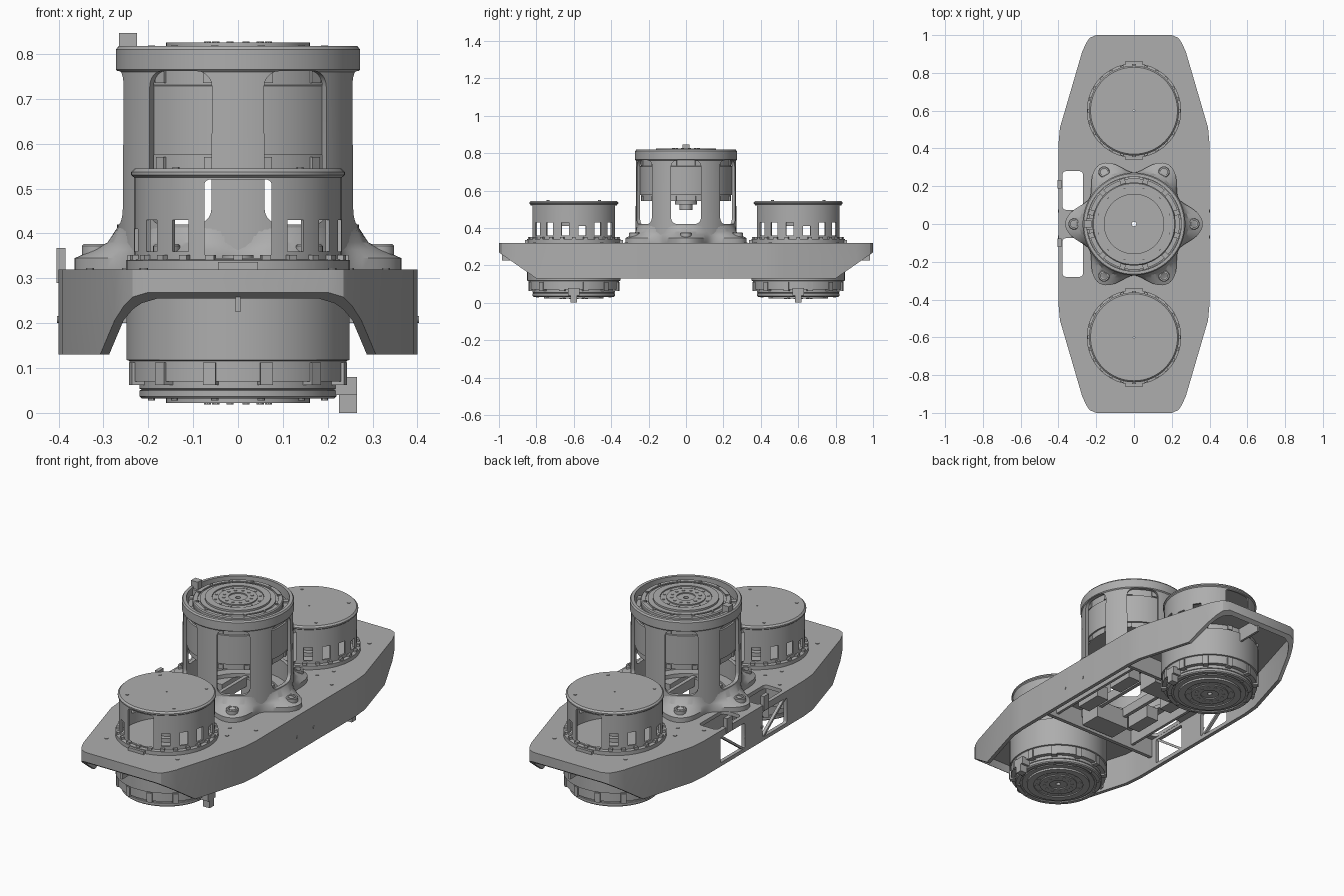
import bpy, bmesh, math
from mathutils import Matrix, Vector

if "Cube" in bpy.data.objects:
    bpy.data.objects.remove(bpy.data.objects["Cube"])

grey = bpy.data.materials.new("machined_grey")
grey.use_nodes = True
grey.diffuse_color = (0.42, 0.42, 0.42, 1)
for node in grey.node_tree.nodes:
    if node.type == 'BSDF_PRINCIPLED':
        node.inputs["Base Color"].default_value = grey.diffuse_color


def finish(name, bm):
    bmesh.ops.recalc_face_normals(bm, faces=bm.faces)
    mesh = bpy.data.meshes.new(name)
    bm.to_mesh(mesh)
    bm.free()
    mesh.materials.append(grey)
    ob = bpy.data.objects.new(name, mesh)
    bpy.context.collection.objects.link(ob)
    smooth(ob)
    return ob


def smooth(ob):
    for p in ob.data.polygons:
        p.use_smooth = True
    ob.data.set_sharp_from_angle(angle=math.radians(30))


def lathe(name, profile, steps=72, warp=None):
    """Closed profile of (radius, height) turned about z."""
    bm = bmesh.new()
    rings = []
    for i in range(steps):
        a = math.tau * i / steps
        pts = [(warp(a, r) if warp else r, z) for r, z in profile]
        rings.append([bm.verts.new((r * math.cos(a), r * math.sin(a), z)) for r, z in pts])
    n = len(profile)
    for i in range(steps):
        p, q = rings[i], rings[(i + 1) % steps]
        for j in range(n):
            k = (j + 1) % n
            bm.faces.new((p[j], q[j], q[k], p[k]))
    return finish(name, bm)


def prism(name, outline, lo, hi, axis='Z'):
    """Outline extruded along z, or along x with the outline in y, z."""
    put = (lambda u, v, w: (u, v, w)) if axis == 'Z' else (lambda u, v, w: (w, u, v))
    bm = bmesh.new()
    a = [bm.verts.new(put(u, v, lo)) for u, v in outline]
    b = [bm.verts.new(put(u, v, hi)) for u, v in outline]
    bm.faces.new(a)
    bm.faces.new(b)
    for i in range(len(a)):
        j = (i + 1) % len(a)
        bm.faces.new((a[i], a[j], b[j], b[i]))
    return finish(name, bm)


def box(name, x, y, z):
    return prism(name, [(x[0], y[0]), (x[1], y[0]), (x[1], y[1]), (x[0], y[1])], *z)


def disc(name, r, z, at=(0, 0), n=24):
    pts = [(at[0] + r * math.cos(math.tau * i / n), at[1] + r * math.sin(math.tau * i / n))
           for i in range(n)]
    return prism(name, pts, *z)


def rounded(u, v, r):
    """Rounded rectangle outline."""
    pts = []
    for i, (cu, cv) in enumerate([(u[1] - r, v[1] - r), (u[0] + r, v[1] - r),
                                  (u[0] + r, v[0] + r), (u[1] - r, v[0] + r)]):
        for k in range(6):
            a = math.pi / 2 * (i + k / 5)
            pts.append((cu + r * math.cos(a), cv + r * math.sin(a)))
    return pts


def move(ob, matrix):
    ob.data.transform(matrix)
    return ob


def spin(ob, angle):
    return move(ob, Matrix.Rotation(angle, 4, 'Z'))


def cut(ob, cutters):
    for c in cutters:
        m = ob.modifiers.new("cut", 'BOOLEAN')
        m.object, m.operation, m.solver = c, 'DIFFERENCE', 'EXACT'
    bpy.context.view_layer.update()
    mesh = bpy.data.meshes.new_from_object(ob.evaluated_get(bpy.context.evaluated_depsgraph_get()))
    ob.modifiers.clear()
    ob.data = mesh
    for c in cutters:
        bpy.data.objects.remove(c)
    smooth(ob)


# Base housing: open-bottomed shell with sloped ends
def base_outline(d):
    q = [(.4 - d, .42), (.392 - d, .51), (.275 - d, .91), (.255 - d, .955 - d / 2),
         (.235 - d, .985 - d), (.2 - d, 1 - d)]
    half = q + [(-x, y) for x, y in reversed(q)]
    return half + [(-x, -y) for x, y in half]


base = prism("base_housing", base_outline(0), .13, .32)
cutters = [prism("cut_inside", base_outline(.02), 0, .3), disc("cut_centre", .2, (.25, .4), n=48)]
for s in (1, -1):
    cutters.append(prism("cut_slope", [(s * .8, .13), (s * 1.1, .34 - .002), (s * 1.1, 0), (s * .8, 0)],
                         -.6, .6, 'X'))
    cutters.append(disc("cut_motor", .225, (.25, .4), (0, s * .6), 48))
    cutters.append(prism("cut_notch", rounded((-.379, -.27), sorted((s * .075, s * .28)), .02), .25, .4))
    cutters.append(prism("cut_side", rounded(sorted((s * .075, s * .28)), (.15, .285), .01), -.45, -.35, 'X'))
cut(base, cutters)

# Side window struts, posts, cross beams and equipment under the top plate
for s in (1, -1):
    prism("side_strut", [(s * .075, .15), (s * .095, .15), (s * .28, .285), (s * .26, .285)],
          -.399, -.383, 'X')
    box("cross_beam", (-.38, .38), sorted((s * .31, s * .33)), (.2, .301))
    box("end_rib", (-.006, .006), sorted((s * .83, s * .985)), (.225, .301))
    box("long_rib", sorted((s * .24, s * .255)), (-.32, .32), (.22, .301))
    box("control_box", (-.1, .1), sorted((s * .17, s * .29)), (.2, .3))
    box("centre_beam", sorted((s * .07, s * .09)), (-.31, .31), (.26, .31))
    for x in (.13, -.2):
        box("small_box", (x, x + .07), sorted((s * .05, s * .2)), (.23, .3))
for y in (.21, -.1):
    box("side_post", (-.405, -.385), (y - .022, y + .022), (.29, .368))
for sx in (1, -1):
    for y in (.07, -.07):
        prism("side_screw", rounded((y - .008, y + .008), (.2, .216), .008),
              *sorted((sx * .398, sx * .403)), 'X')
    for sy in (1, -1):
        for x, y in ((.21, .81), (.21, .37), (.25, .45), (.33, .32)):
            disc("plate_screw", .009, (.318, .323), (sx * x, sy * y), 12)


# Actuator with its output face at local z = 0
def actuator(matrix):
    body = [(.012, .006), (.045, .006), (.045, 0), (.095, 0), (.095, .006), (.125, .006),
            (.125, 0), (.16, 0), (.16, .01), (.185, .01), (.185, .016), (.195, .016), (.195, .01),
            (.215, .01), (.22, .015), (.22, .028), (.214, .03), (.22, .032), (.22, .048),
            (.242, .048), (.242, .094), (.249, .096), (.249, .25), (.24, .25), (.24, .28),
            (.06, .28), (.06, .3), (.035, .3), (.035, .33), (.012, .33)]
    move(lathe("actuator_body", body), matrix)
    for i in range(12):
        a = math.tau * (i + .5) / 12
        lug = box("rim_lug", (.215, .248), (-.014, .014), (.04, .09))
        move(spin(lug, a), matrix)
        clip = box("back_clip", (.235, .247), (-.012, .012), (.255, .28))
        move(spin(clip, a), matrix)
        for r, z in ((.11, .003), (.2, .006), (.07, -.003)):
            bolt = disc("face_bolt", .008, (z, z + .006), (r, 0), 10)
            move(spin(bolt, a), matrix)
    move(box("cable_bracket", (.18, .265), (-.03, .03), (.018, .058)), matrix)
    move(box("cable_prong", (.225, .265), (-.018, .018), (-.022, .05)), matrix)


# Hollow motor cap standing on the base
def motor_cap(y):
    at = Matrix.Translation((0, y, 0))
    shell = [(.25, .32), (.25, .34), (.232, .342), (.232, .525), (.238, .53), (.238, .537),
             (.23, .545), (.004, .545), (.004, .533), (.222, .533), (.222, .32)]
    cap = lathe("motor_cap", shell, 80)
    cutters = []
    for i in range(16):
        if i not in (3, 4, 11, 12):
            z = (.36, .43) if i % 4 else (.36, .41)
            cutters.append(spin(box("cut_slot", (.2, .28), (-.021, .021), z),
                                math.tau * (i + .5) / 16))
    for s in (1, -1):
        w = prism("cut_front", rounded((-.075, .075), (.345, .52), .012), .19, .28, 'X')
        cutters.append(spin(w, s * math.pi / 2))
    cut(cap, cutters)
    move(cap, at)
    for i in range(24):
        a = math.tau * i / 24
        move(spin(box("flange_lug", (.228, .246), (-.01, .01), (.335, .352)), a), at)
    for i in range(4):
        a = math.tau * (i + .5) / 4
        move(spin(disc("cap_screw", .008, (.543, .548), (.195, 0), 12), a), at)
    for s in (1, -1):
        box("connector", (-.045, .045), sorted((y + s * .23, y + s * .262)), (.318, .336))


for y in (.6, -.6):
    motor_cap(y)
    actuator(Matrix.Translation((0, y, .022)))

# Central tower with six tall windows
tower = lathe("tower", [(.25, .32), (.27, .32), (.267, .76), (.272, .765), (.272, .81),
                        (.266, .818), (.25, .818)], 96)
windows = []
for i in range(6):
    w = prism("cut_window", rounded((-.08, .08), (.42, .762), .035), .2, .32, 'X')
    windows.append(spin(w, math.tau * i / 6))
cut(tower, windows)
actuator(Matrix.Translation((0, 0, .825)) @ Matrix.Rotation(math.pi, 4, 'Y'))


# Six-lobed tower foot with bolt bosses
def lobes(a, r):
    return r if r < .27 else .265 + (r - .265) * (.055 + .047 * math.cos(6 * a)) / .1


lathe("tower_foot", [(.25, .32), (.362, .32), (.362, .345), (.32, .364), (.29, .38),
                     (.268, .415), (.25, .42)], 144, lobes)
for i in range(6):
    boss = lathe("foot_boss", [(.012, .325), (.03, .325), (.03, .372), (.026, .376),
                               (.018, .376), (.018, .36), (.012, .36)], 24)
    move(boss, Matrix.Translation((.318, 0, 0)))
    spin(boss, math.tau * i / 6)
